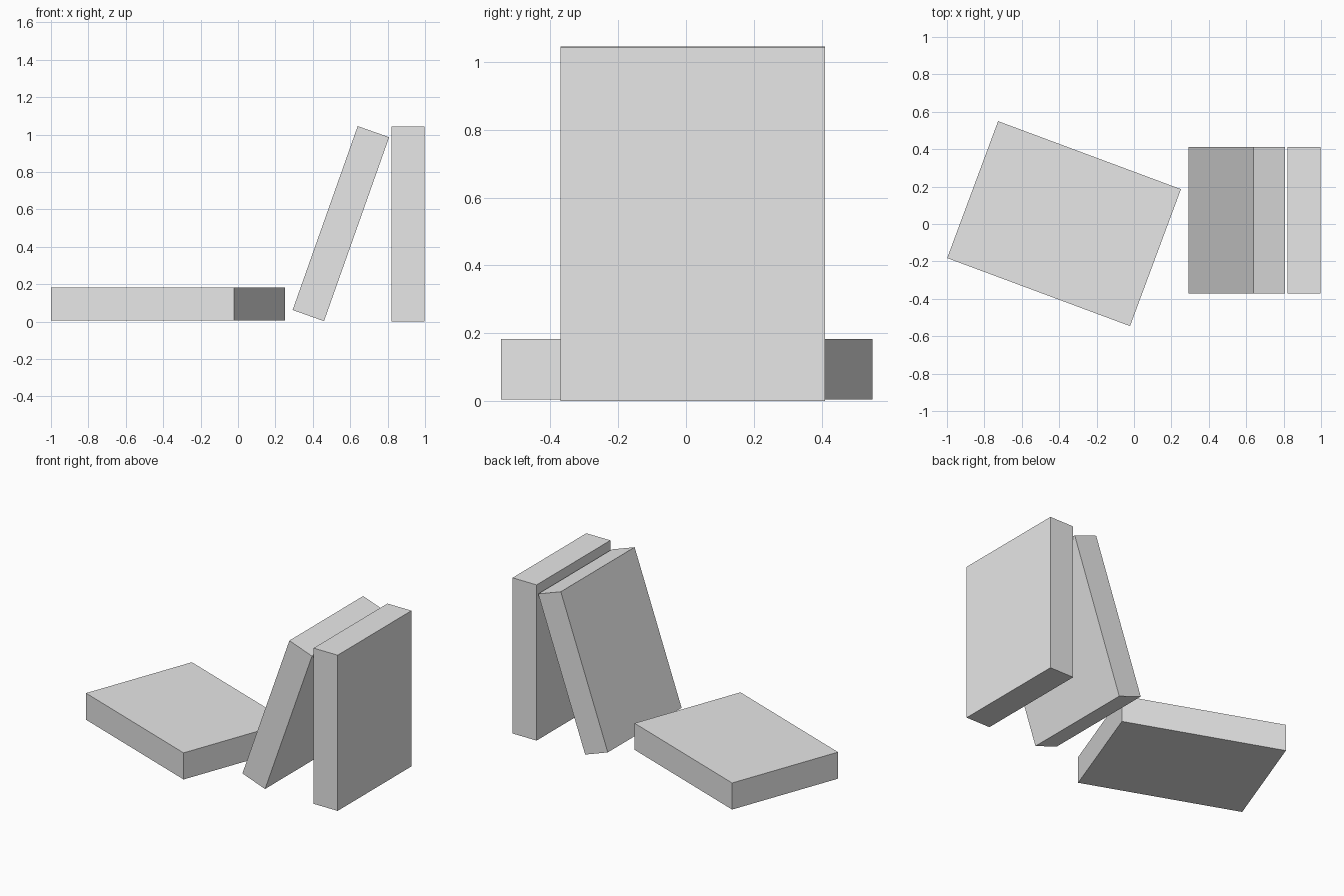
import bpy
from math import radians

cube = bpy.data.objects.get("Cube")
if cube:
    bpy.data.objects.remove(cube, do_unlink=True)

# One plain grey for every slab
grey = bpy.data.materials.new("light_grey")
grey.use_nodes = True
colour = (0.8, 0.8, 0.8, 1)
grey.diffuse_color = colour
grey.node_tree.nodes["Principled BSDF"].inputs["Base Color"].default_value = colour

# All three slabs share these proportions
THICK, WIDTH, HEIGHT = 0.178, 0.781, 1.043


def slab(name, size, centre, rotation=(0, 0, 0)):
    bpy.ops.mesh.primitive_cube_add(size=1, location=centre,
                                    rotation=[radians(a) for a in rotation])
    ob = bpy.context.object
    ob.name = name
    ob.scale = size
    bpy.ops.object.transform_apply(location=False, rotation=False, scale=True)
    ob.data.materials.append(grey)
    return ob


# Standing upright, leaning against it, and lying flat
slab("upright_book", (THICK, WIDTH, HEIGHT), (0.909, 0.02, HEIGHT / 2))
slab("leaning_book", (THICK, WIDTH, HEIGHT), (0.55, 0.02, 0.524), (0, 19.5, 0))
slab("flat_book", (HEIGHT, WIDTH, THICK), (-0.374, 0.002, 0.094), (0, 0, -20.4))
